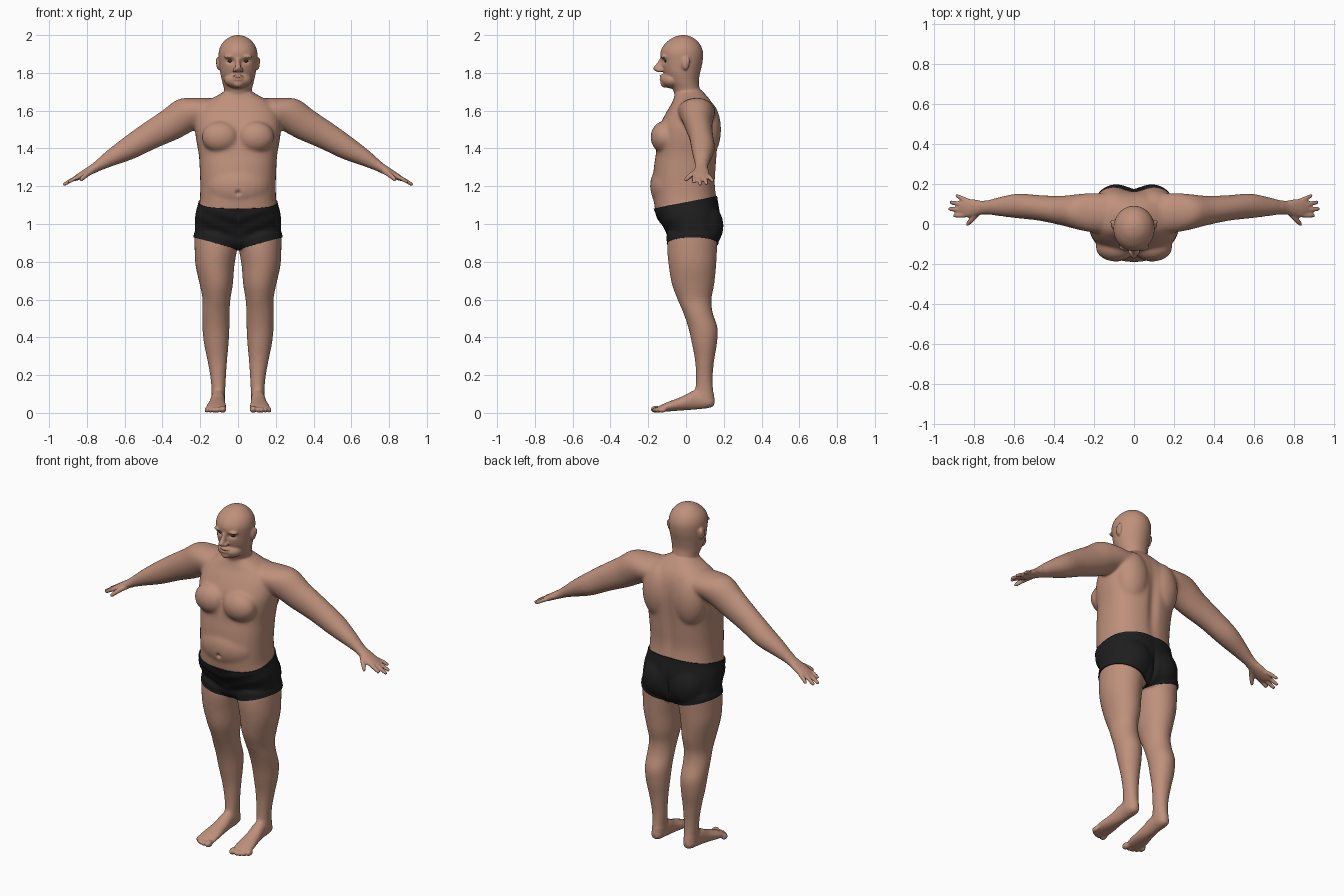
import bpy, bmesh, math
from mathutils import Vector, Matrix

cube = bpy.data.objects.get("Cube")
if cube:
    bpy.data.objects.remove(cube)

X, Y, Z = Vector((1, 0, 0)), Vector((0, 1, 0)), Vector((0, 0, 1))
BOTH = (1, -1)


def material(name, color):
    mat = bpy.data.materials.new(name)
    mat.use_nodes = True
    mat.diffuse_color = (*color, 1)
    mat.node_tree.nodes["Principled BSDF"].inputs["Base Color"].default_value = (*color, 1)
    return mat


skin = material("skin", (0.52, 0.28, 0.2))
black = material("black cloth", (0.013, 0.013, 0.013))
dark = material("dark eye", (0.06, 0.035, 0.025))


def spline(points, steps=5):
    """Smooth curve through rows of numbers."""
    out = []
    for i in range(len(points) - 1):
        p0, p1 = points[max(i - 1, 0)], points[i]
        p2, p3 = points[i + 1], points[min(i + 2, len(points) - 1)]
        for k in range(steps):
            t = k / steps
            out.append([b + 0.5 * t * (c - a + t * (2 * a - 5 * b + 4 * c - d + t * (3 * (b - c) + d - a)))
                        for a, b, c, d in zip(p0, p1, p2, p3)])
    return out + [list(points[-1])]


def tube(bm, stations, u, v, sides=(1,), power=2, count=32):
    """Loft of oval rings; a station is x, y, z, radius along u, radius along v."""
    for side in sides:
        rings = []
        for x, y, z, a, b in spline(stations):
            ring = []
            for k in range(count):
                t = math.tau * k / count
                c, s = math.cos(t), math.sin(t)
                c = math.copysign(abs(c) ** (2 / power), c)
                s = math.copysign(abs(s) ** (2 / power), s)
                p = Vector((x, y, z)) + u * (a * c) + v * (b * s)
                ring.append(bm.verts.new((p.x * side, p.y, p.z)))
            rings.append(ring)
        for low, high in zip(rings, rings[1:]):
            for k in range(count):
                j = (k + 1) % count
                bm.faces.new((low[k], low[j], high[j], high[k]))
        bm.faces.new(rings[0])
        bm.faces.new(rings[-1])


def upright(rows):
    """Rows of z, centre x, half width, front y, back y turned into stations."""
    return [(x, (f + b) / 2, z, w, (b - f) / 2) for z, x, w, f, b in rows]


def blob(bm, center, radii, sides=BOTH):
    for s in sides:
        at = Matrix.Translation((center[0] * s, center[1], center[2]))
        bmesh.ops.create_uvsphere(bm, u_segments=24, v_segments=16, radius=1,
                                  matrix=at @ Matrix.Diagonal((*radii, 1)))


def finish(bm, name, mats):
    mesh = bpy.data.meshes.new(name)
    bm.to_mesh(mesh)
    bm.free()
    obj = bpy.data.objects.new(name, mesh)
    bpy.context.collection.objects.link(obj)
    for m in mats:
        mesh.materials.append(m)
    return obj


bm = bmesh.new()

# Torso
tube(bm, upright([
    (.87, 0, .12, -.05, .13), (.91, 0, .2, -.085, .16), (.96, 0, .222, -.1, .175),
    (1.05, 0, .22, -.155, .175), (1.12, 0, .203, -.17, .165), (1.21, 0, .2, -.175, .155),
    (1.3, 0, .203, -.17, .16), (1.37, 0, .208, -.16, .165), (1.45, 0, .222, -.155, .17),
    (1.52, 0, .228, -.14, .17), (1.59, 0, .215, -.105, .16), (1.64, 0, .18, -.075, .14),
    (1.68, 0, .11, -.06, .11), (1.71, 0, .06, -.05, .08)]), X, Y, power=2.4, count=48)
blob(bm, (.092, -.115, 1.46), (.1, .073, .085))
blob(bm, (0, -.085, 1.2), (.175, .106, .13), (1,))
blob(bm, (.1, .1, 1.5), (.1, .086, .16))
blob(bm, (.088, .095, .99), (.105, .098, .12))

# Head and neck
tube(bm, upright([
    (1.62, 0, .085, -.04, .1), (1.7, 0, .073, -.065, .078), (1.75, 0, .083, -.09, .068),
    (1.8, 0, .094, -.118, .075), (1.86, 0, .101, -.13, .088), (1.91, 0, .102, -.135, .09),
    (1.95, 0, .088, -.115, .075), (1.98, 0, .06, -.08, .047), (1.994, 0, .034, -.05, .02),
    (2, 0, .008, -.02, -.005)]), X, Y, count=40)
blob(bm, (0, -.072, 1.762), (.073, .06, .045), (1,))
blob(bm, (0, -.11, 1.745), (.03, .025, .024), (1,))
tube(bm, [(0, -.124, 1.885, .01, .01), (0, -.136, 1.85, .012, .019),
          (0, -.149, 1.823, .017, .026), (0, -.14, 1.806, .016, .016)], X, Y)
blob(bm, (.018, -.138, 1.815), (.011, .016, .011))
blob(bm, (0, -.128, 1.783), (.03, .014, .008), (1,))
blob(bm, (0, -.126, 1.767), (.027, .015, .008), (1,))
blob(bm, (.042, -.116, 1.886), (.033, .018, .01))
blob(bm, (.103, -.003, 1.85), (.012, .022, .034))
blob(bm, (.106, .01, 1.862), (.013, .01, .022))

# Arms and hands
across = Vector((.5, 0, .866))
tube(bm, [
    (.06, .05, 1.6, .09, .075), (.18, .055, 1.598, .1, .08), (.27, .06, 1.58, .09, .093),
    (.36, .067, 1.525, .074, .086), (.47, .08, 1.465, .064, .074), (.58, .09, 1.4, .062, .062),
    (.68, .086, 1.345, .046, .043), (.75, .082, 1.302, .034, .027), (.8, .08, 1.274, .043, .021),
    (.84, .08, 1.252, .046, .017), (.868, .085, 1.237, .036, .012)], Y, across, BOTH)
for base, tip, reach in ((.044, .042, .9), (.069, .075, .925), (.094, .108, .918), (.118, .14, .89)):
    end = 1.206 + (.926 - reach) * .5
    tube(bm, [(.83, base, 1.256, .011, .011), ((.83 + reach) / 2, (base + tip) / 2, (1.262 + end) / 2, .012, .011),
              (reach - .006, tip, end + .004, .01, .009), (reach, tip, end, .005, .004)], Y, across, BOTH, count=12)
tube(bm, [(.765, .07, 1.285, .018, .016), (.8, .03, 1.262, .016, .014),
          (.826, .006, 1.24, .014, .012), (.836, -.003, 1.23, .007, .007)], Y, across, BOTH, count=12)

# Legs
tube(bm, upright([
    (.95, .115, .115, -.095, .17), (.87, .117, .113, -.1, .165), (.78, .122, .103, -.092, .16),
    (.68, .115, .088, -.075, .15), (.6, .114, .074, -.045, .135), (.53, .117, .073, -.015, .142),
    (.45, .117, .072, .012, .168), (.37, .115, .066, .03, .165), (.28, .11, .053, .047, .15),
    (.19, .105, .042, .052, .142), (.12, .104, .037, .048, .145), (.06, .105, .036, .04, .152),
    (.034, .105, .026, .05, .142)]), X, Y, BOTH)

# Feet and toes
tube(bm, [
    (.105, .148, .055, .018, .018), (.105, .12, .062, .034, .036), (.106, .05, .07, .037, .052),
    (.11, -.02, .05, .043, .037), (.115, -.09, .034, .052, .026), (.117, -.135, .023, .051, .018),
    (.118, -.152, .02, .04, .012)], X, Z, BOTH)
blob(bm, (.08, -.16, .019), (.018, .027, .019))
for i in range(4):
    blob(bm, (.107 + .0195 * i, -.159 + .0035 * i * i, .016), (.0115, .024, .015))

# Fuse the parts into one skin
bmesh.ops.recalc_face_normals(bm, faces=bm.faces[:])
body = finish(bm, "body", [skin, black])
fuse = body.modifiers.new("fuse", "REMESH")
fuse.mode = "VOXEL"
fuse.voxel_size = .006
bpy.context.view_layer.update()
fused = bpy.data.meshes.new_from_object(body.evaluated_get(bpy.context.evaluated_depsgraph_get()))
body.modifiers.clear()
bm = bmesh.new()
bm.from_mesh(fused)
bpy.data.meshes.remove(fused)

# Soften the joins, gently on the face, hands and feet
axes = dict(use_axis_x=True, use_axis_y=True, use_axis_z=True)
broad = [v for v in bm.verts if abs(v.co.x) < .74 and .1 < v.co.z < 1.7]
bmesh.ops.smooth_vert(bm, verts=bm.verts[:], factor=.5, **axes)
for _ in range(16):
    bmesh.ops.smooth_vert(bm, verts=broad, factor=.5, **axes)

# Dents: x, z, width, height, depth, facing (-1 front, 1 back)
dents = [(.04, 1.862, .02, .012, .014, -1), (-.04, 1.862, .02, .012, .014, -1),
         (0, 1.775, .026, .004, .006, -1), (0, 1.165, .012, .012, .014, -1),
         (0, 1.36, .03, .2, .014, 1), (0, 1.46, .015, .06, .006, -1), (0, .97, .014, .07, .016, 1)]
bm.normal_update()
for v in bm.verts:
    if abs(v.co.x) > .2 or v.co.z < .8:
        continue
    for x, z, w, h, depth, facing in dents:
        if v.normal.y * facing > .1:
            d = ((v.co.x - x) / w) ** 2 + ((v.co.z - z) / h) ** 2
            if d < 8:
                v.co.y -= facing * depth * math.exp(-d)

# Shorts: cut waist and hems, then raise the cloth with soft folds
for point, normal in ((Z * 1.115, (0, -.2, 1)), (Z * .865, (.28, 0, 1)), (Z * .865, (-.28, 0, 1))):
    bmesh.ops.bisect_plane(bm, geom=bm.verts[:] + bm.edges[:] + bm.faces[:],
                           plane_co=point, plane_no=normal, dist=.0003)
cloth = []
for f in bm.faces:
    c = f.calc_center_median()
    if .865 + .28 * abs(c.x) < c.z < 1.115 + .2 * c.y and abs(c.x) < .3:
        cloth.append(f)
raised = bmesh.ops.extrude_face_region(bm, geom=cloth)["geom"]
top = [g for g in raised if isinstance(g, bmesh.types.BMVert)]
bm.normal_update()
push = [(v, v.normal.copy()) for v in top]
for v, n in push:
    fold = math.sin(v.co.z * 95 - abs(v.co.x) * 40 + v.co.y * 9)
    v.co += n * (.006 + .002 * fold * max(0, -n.y))
for v in top:
    for f in v.link_faces:
        f.material_index = 1
for f in bm.faces:
    f.smooth = True
bm.to_mesh(body.data)
bm.free()
bpy.context.view_layer.objects.active = body
body.select_set(True)
bpy.ops.object.shade_smooth_by_angle(angle=math.radians(55))

# Eyes
for side, label in ((1, "left_eye"), (-1, "right_eye")):
    bm = bmesh.new()
    blob(bm, (.04 * side, -.104, 1.862), (.015, .011, .007), (1,))
    for f in bm.faces:
        f.smooth = True
    finish(bm, label, [dark])
